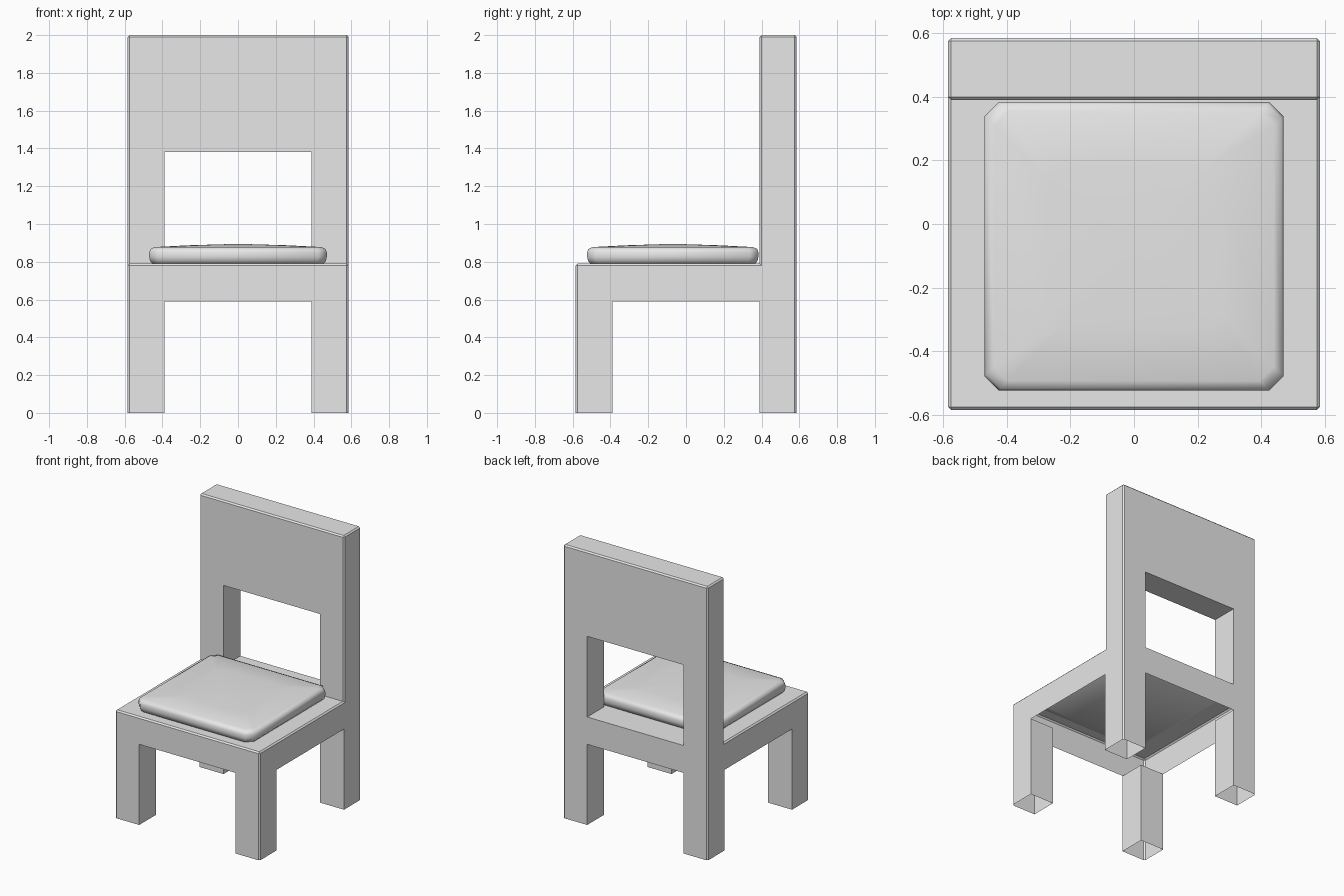
import bpy, bmesh, math

cube = bpy.data.objects.get("Cube")
if cube:
    bpy.data.objects.remove(cube, do_unlink=True)

# One plain grey for the whole chair
grey = bpy.data.materials.new("light_grey")
grey.use_nodes = True
grey.diffuse_color = (0.8, 0.8, 0.8, 1)
grey.node_tree.nodes["Principled BSDF"].inputs["Base Color"].default_value = (0.8, 0.8, 0.8, 1)


def finish(bm, name, angle):
    bmesh.ops.recalc_face_normals(bm, faces=bm.faces)
    mesh = bpy.data.meshes.new(name)
    bm.to_mesh(mesh)
    bm.free()
    obj = bpy.data.objects.new(name, mesh)
    bpy.context.collection.objects.link(obj)
    mesh.materials.append(grey)
    bpy.ops.object.select_all(action='DESELECT')
    obj.select_set(True)
    bpy.context.view_layer.objects.active = obj
    bpy.ops.object.shade_smooth_by_angle(angle=math.radians(angle))
    return obj


OUT, IN = 0.585, 0.39
SEAT_LOW, SEAT_TOP, LINTEL, TOP = 0.59, 0.79, 1.38, 2.0
PLAN = [-OUT, -IN, IN, OUT]
LEVELS = [0, SEAT_LOW, SEAT_TOP, LINTEL, TOP]


def filled(c):
    i, j, k = c
    if not (0 <= i < 3 and 0 <= j < 3 and 0 <= k < 4):
        return False
    if k == 0:                       # four legs
        return i != 1 and j != 1
    if k == 1:                       # seat block
        return True
    return j == 2 and (k == 3 or i != 1)   # back posts and back panel


# Chair frame: the skin of the filled cells, left open underneath
bm = bmesh.new()
axes = (PLAN, PLAN, LEVELS)
for i in range(3):
    for j in range(3):
        for k in range(4):
            cell = (i, j, k)
            if not filled(cell):
                continue
            for a in range(3):
                for side in (0, 1):
                    beside = list(cell)
                    beside[a] += 2 * side - 1
                    open_below = a == 2 and side == 0 and k < 2
                    if filled(beside) or open_below:
                        continue
                    b, c = (a + 1) % 3, (a + 2) % 3
                    ring = [(0, 0), (1, 0), (1, 1), (0, 1)]
                    if side == 0:
                        ring.reverse()
                    verts = []
                    for u, v in ring:
                        p = [0, 0, 0]
                        p[a] = axes[a][cell[a] + side]
                        p[b] = axes[b][cell[b] + u]
                        p[c] = axes[c][cell[c] + v]
                        verts.append(bm.verts.new(p))
                    bm.faces.new(verts)
bmesh.ops.remove_doubles(bm, verts=bm.verts, dist=0.0001)
bmesh.ops.dissolve_limit(bm, angle_limit=0.02, verts=bm.verts, edges=bm.edges)
bm.normal_update()


def near(a, b):
    return abs(a - b) < 0.001


def outer_edge(e):
    if len(e.link_faces) != 2 or e.calc_face_angle_signed(0) < 0.1:
        return False
    m = (e.verts[0].co + e.verts[1].co) / 2
    if near(abs(m.x), IN) or near(m.z, LINTEL):
        return False                 # window and inner leg edges stay sharp
    if near(abs(m.y), IN) and m.z < SEAT_LOW:
        return False
    return not (near(m.z, SEAT_TOP) and near(m.y, OUT))


bmesh.ops.bevel(bm, geom=[e for e in bm.edges if outer_edge(e)], offset=0.01,
                segments=1, profile=0.5, affect='EDGES', clamp_overlap=True)
finish(bm, "chair_frame", 30)

# Cushion: stacked rings with cut corners, rising gently to the middle
HALF_X, HALF_Y, MID_Y, CUT = 0.47, 0.453, -0.07, 0.045
bm = bmesh.new()
rings = []
for inset, z in [(0.02, 0.786), (0.004, 0.805), (0, 0.825), (0, 0.85),
                 (0.006, 0.868), (0.03, 0.878), (0.2, 0.887)]:
    x, y, c = HALF_X - inset, HALF_Y - inset, CUT
    points = [(x, c - y), (x, y - c), (x - c, y), (c - x, y),
              (-x, y - c), (-x, c - y), (c - x, -y), (x - c, -y)]
    rings.append([bm.verts.new((px, py + MID_Y, z)) for px, py in points])
for low, high in zip(rings, rings[1:]):
    for n in range(8):
        m = (n + 1) % 8
        bm.faces.new((low[n], low[m], high[m], high[n]))
peak = bm.verts.new((0, MID_Y, 0.895))
for n in range(8):
    bm.faces.new((rings[-1][n], rings[-1][(n + 1) % 8], peak))
bm.faces.new(rings[0][::-1])
finish(bm, "seat_cushion", 50)
